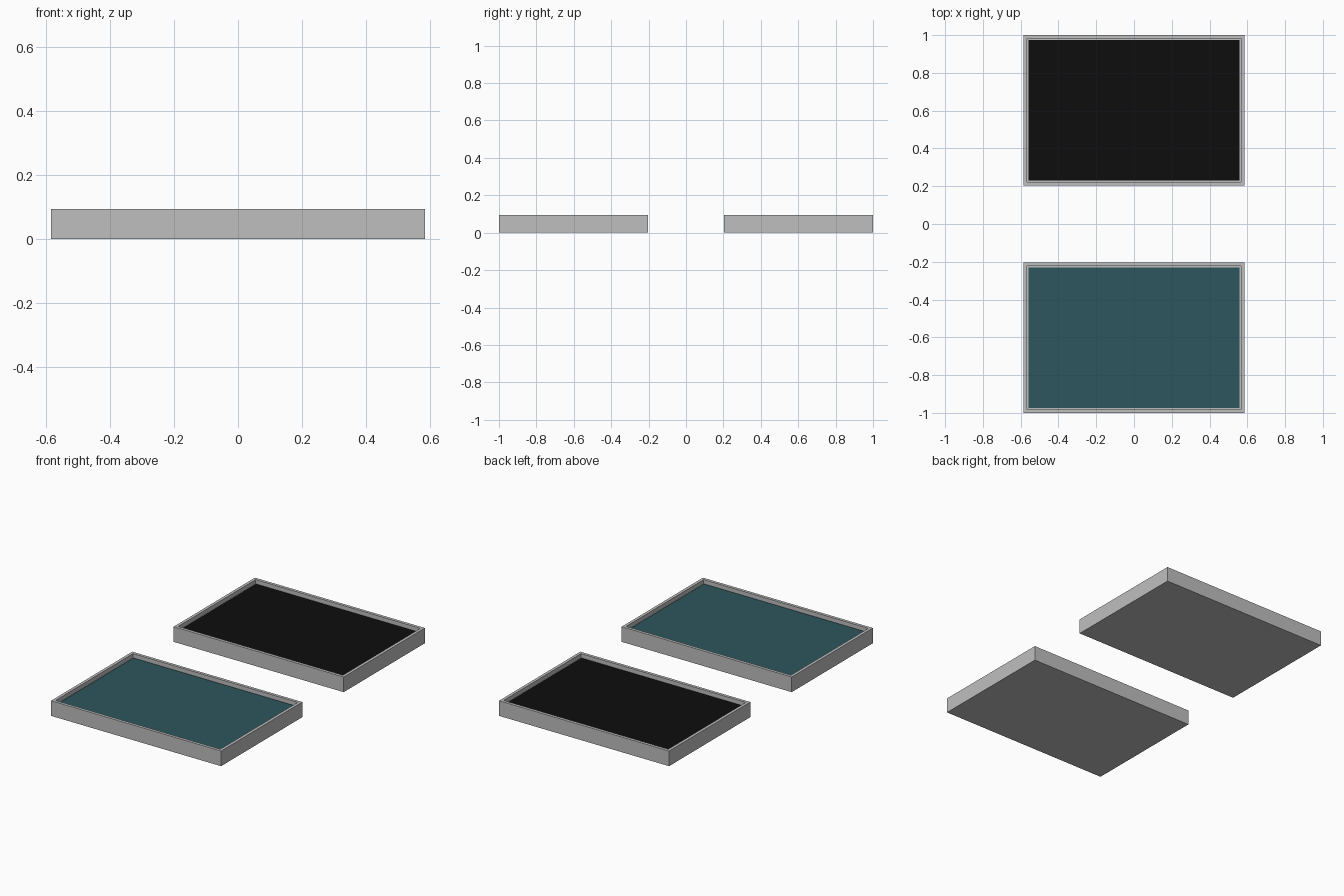
import bpy, bmesh

if "Cube" in bpy.data.objects:
    bpy.data.objects.remove(bpy.data.objects["Cube"])

# overall sizes
HX, HY, H = 0.584, 0.3985, 0.094   # half width, half depth, height of a tray
WALL, DEPTH = 0.026, 0.022         # rim width, drop from rim to the filling
CY = 1.0 - HY


def material(name, rgb):
    m = bpy.data.materials.new(name)
    m.diffuse_color = (*rgb, 1)
    m.use_nodes = True
    m.node_tree.nodes["Principled BSDF"].inputs["Base Color"].default_value = m.diffuse_color
    return m


grey = material("light grey", (0.52, 0.52, 0.52))
teal = material("dark teal", (0.026, 0.093, 0.112))
black = material("near black", (0.004, 0.004, 0.004))


def finish(bm, name, loc, mat):
    me = bpy.data.meshes.new(name)
    bm.to_mesh(me)
    bm.free()
    me.materials.append(mat)
    ob = bpy.data.objects.new(name, me)
    ob.location = loc
    bpy.context.collection.objects.link(ob)


def tray(name, y):
    # box with its top inset and pushed down to form the rim
    bm = bmesh.new()
    bmesh.ops.create_cube(bm, size=1)
    for v in bm.verts:
        v.co = (v.co.x * 2 * HX, v.co.y * 2 * HY, (v.co.z + 0.5) * H)
    bm.normal_update()
    top = [f for f in bm.faces if f.normal.z > 0.9]
    bmesh.ops.inset_region(bm, faces=top, thickness=WALL)
    inner = bmesh.ops.extrude_face_region(bm, geom=top)
    bmesh.ops.delete(bm, geom=top, context='FACES')
    bmesh.ops.translate(bm, vec=(0, 0, -DEPTH - 0.004),
                        verts=[g for g in inner["geom"] if isinstance(g, bmesh.types.BMVert)])
    bmesh.ops.recalc_face_normals(bm, faces=bm.faces)
    finish(bm, name, (0, y, 0), grey)


def filling(name, y, mat):
    # flat sheet lying inside the rim
    bm = bmesh.new()
    bmesh.ops.create_grid(bm, x_segments=1, y_segments=1, size=1)
    for v in bm.verts:
        v.co = (v.co.x * (HX - WALL), v.co.y * (HY - WALL), 0)
    finish(bm, name, (0, y, H - DEPTH), mat)


tray("front_tray", -CY)
filling("front_filling", -CY, teal)
tray("back_tray", CY)
filling("back_filling", CY, black)
